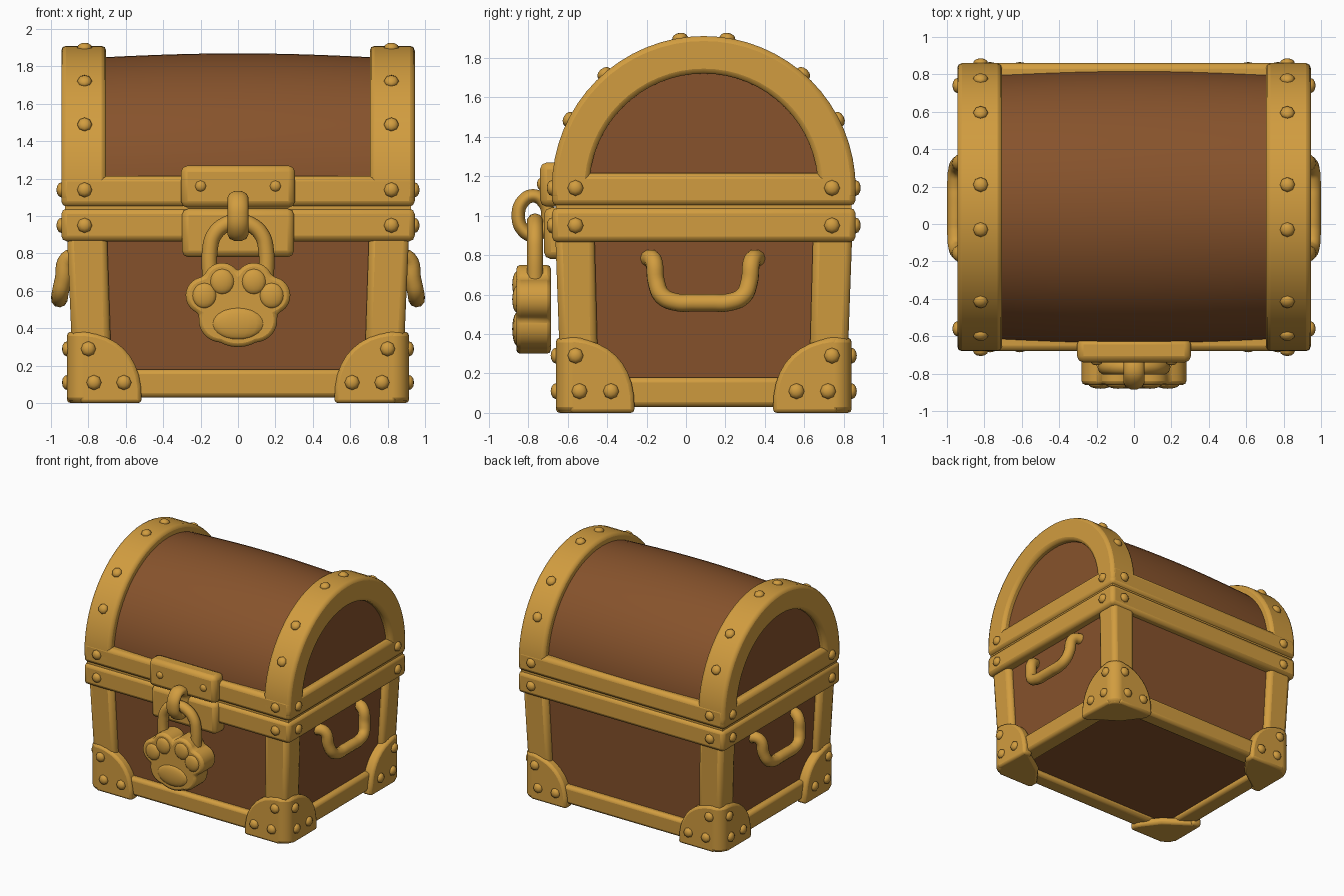
import bpy, bmesh
from math import sin, cos, pi, radians, sqrt
from mathutils import Vector, Matrix

if "Cube" in bpy.data.objects:
    bpy.data.objects.remove(bpy.data.objects["Cube"])

CY = 0.09        # chest sits slightly back so the padlock balances it
SPRING = 1.14    # height where the lid arch starts
SIGNS = (-1, 1)


def material(name, rgb):
    m = bpy.data.materials.new(name)
    m.use_nodes = True
    m.diffuse_color = (*rgb, 1)
    m.node_tree.nodes["Principled BSDF"].inputs["Base Color"].default_value = (*rgb, 1)
    return m


GOLD = material("gold", (0.64, 0.335, 0.05))
WOOD = material("brown wood", (0.242, 0.086, 0.025))


def finish(ob, mat, bevel=0.0, segments=2):
    ob.location.y += CY
    ob.data.materials.clear()
    ob.data.materials.append(mat)
    if bevel:
        mod = ob.modifiers.new("soft_edges", 'BEVEL')
        mod.width, mod.segments, mod.limit_method = bevel, segments, 'ANGLE'
    bpy.ops.object.select_all(action='DESELECT')
    ob.select_set(True)
    bpy.context.view_layer.objects.active = ob
    bpy.ops.object.shade_smooth_by_angle(angle=radians(48))
    return ob


def from_bmesh(name, bm, mat, bevel=0.0):
    bmesh.ops.recalc_face_normals(bm, faces=bm.faces[:])
    me = bpy.data.meshes.new(name)
    bm.to_mesh(me)
    bm.free()
    ob = bpy.data.objects.new(name, me)
    bpy.context.collection.objects.link(ob)
    return finish(ob, mat, bevel)


def prism(name, outline, axis, a, b, mat, bevel=0.0, flare=0.0):
    """Extrude a 2D outline along an axis; flare widens it with height."""
    place = {'x': lambda u, v, w: (w, u, v),
             'y': lambda u, v, w: (u, w, v),
             'z': lambda u, v, w: (u, v, w)}[axis]
    bm = bmesh.new()
    ends = [[bm.verts.new(place(u, v, w)) for u, v in outline] for w in (a, b)]
    for ring in ends:
        bm.faces.new(ring)
    n = len(outline)
    for i in range(n):
        j = (i + 1) % n
        bm.faces.new((ends[0][i], ends[0][j], ends[1][j], ends[1][i]))
    for v in bm.verts:
        k = 1 + flare * v.co.z
        v.co.x *= k
        v.co.y *= k
    return from_bmesh(name, bm, mat, bevel)


def block(name, x, y, z, mat, bevel=0.025, flare=0.0):
    outline = [(x[0], y[0]), (x[1], y[0]), (x[1], y[1]), (x[0], y[1])]
    return prism(name, outline, 'z', z[0], z[1], mat, bevel, flare)


def tube(name, points, radius, cyclic=False, widen=1.0):
    cu = bpy.data.curves.new(name, 'CURVE')
    cu.dimensions = '3D'
    cu.bevel_depth, cu.bevel_resolution, cu.use_fill_caps = radius, 3, True
    sp = cu.splines.new('BEZIER')
    sp.resolution_u = 6
    sp.use_cyclic_u = cyclic
    sp.bezier_points.add(len(points) - 1)
    for bp, p in zip(sp.bezier_points, points):
        bp.co = p
        bp.handle_left_type = bp.handle_right_type = 'AUTO'
    ob = bpy.data.objects.new(name, cu)
    bpy.context.collection.objects.link(ob)
    bpy.ops.object.select_all(action='DESELECT')
    ob.select_set(True)
    bpy.context.view_layer.objects.active = ob
    bpy.ops.object.convert(target='MESH')
    ob = bpy.context.object
    ob.scale.x = widen
    return finish(ob, GOLD)


def side(s):
    return "left" if s > 0 else "right"


def end(s):
    return "back" if s > 0 else "front"


# Body: recessed wooden core, bottom bars and corner posts
FLARE = 0.05
block("body_panels", (-.828, .828), (-.673, .673), (.07, .95), WOOD, 0.01, FLARE)
for s in SIGNS:
    block(end(s) + "_bottom_bar", (-.8, .8), sorted((s * .58, s * .72)), (.03, .18), GOLD, flare=FLARE)
    block(side(s) + "_bottom_bar", sorted((s * .73, s * .875)), (-.65, .65), (.03, .18), GOLD, flare=FLARE)
    for t in SIGNS:
        block(f"{end(t)}_{side(s)}_post", sorted((s * .67, s * .875)), sorted((t * .53, t * .72)),
              (.04, .92), GOLD, 0.035, FLARE)

# Rims where lid and body meet
block("body_rim", (-.945, .945), (-.77, .77), (.865, 1.04), GOLD, 0.03)
block("rim_seam", (-.925, .925), (-.75, .75), (.95, 1.12), GOLD, 0.0)
block("lid_rim", (-.945, .945), (-.77, .77), (1.05, 1.215), GOLD, 0.03)

# Lid: gently bulging wooden barrel
bm = bmesh.new()
rings = []
for i in range(13):
    x = -.89 + 1.78 * i / 12
    r = .70 + .03 * cos(x / .89 * pi / 2)
    rings.append([bm.verts.new((x, r * cos(pi * k / 32), SPRING + r * sin(pi * k / 32))) for k in range(33)])
for p, q in zip(rings, rings[1:]):
    for k in range(33):
        n = (k + 1) % 33
        bm.faces.new((p[k], p[n], q[n], q[k]))
bm.faces.new(rings[0])
bm.faces.new(rings[-1])
from_bmesh("lid_barrel", bm, WOOD)


# Lid: arched end bands
def arc(r):
    return [(r * cos(pi * k / 32), SPRING + r * sin(pi * k / 32)) for k in range(33)]


arch = [(.77, 1.08)] + arc(.77) + [(-.77, 1.08), (-.58, 1.08)] + arc(.58)[::-1] + [(.58, 1.08)]
for s in SIGNS:
    prism(side(s) + "_lid_arch", arch, 'x', s * .705, s * .945, GOLD, 0.025)

# Corner caps: two face plates, a foot, and a round column joining them
R = .09
quarter = [(R - .02, 0)] + [(.40 * cos(pi * k / 20) ** .8, .385 * sin(pi * k / 20) ** .8) for k in range(9)]
quarter += [(R - .02, .383)]
foot = [(R - .08 * cos(pi * k / 12), R - .08 * sin(pi * k / 12)) for k in range(7)]
foot += [(.40, .01), (.40, .08), (.28, .24), (.08, .38), (.01, .38)]
disc = [(R + R * cos(pi * k / 12), R + R * sin(pi * k / 12)) for k in range(24)]
for s in SIGNS:
    for t in SIGNS:
        label = f"{end(t)}_{side(s)}_corner_cap"
        prism(label + "_face", [(s * (.915 - u), v) for u, v in quarter], 'y', t * .66, t * .75, GOLD, 0.02)
        prism(label + "_side", [(t * (.75 - u), v) for u, v in quarter], 'x', s * .83, s * .915, GOLD, 0.02)
        prism(label + "_foot", [(s * (.915 - u), t * (.75 - v)) for u, v in foot], 'z', 0, .06, GOLD, 0.02)
        prism(label + "_column", [(s * (.915 - u), t * (.75 - v)) for u, v in disc], 'z', .005, .383, GOLD, 0.025)

# Rivets: (position, normal) on one corner, mirrored to all four
studs = [((.82, .77, z), (0, 1, 0)) for z in (.95, 1.14)]
studs += [((.945, .65, z), (1, 0, 0)) for z in (.95, 1.14)]
studs += [((x, .75, z), (0, 1, 0)) for x, z in ((.61, .11), (.77, .11), (.8, .29))]
studs += [((.915, y, z), (1, 0, 0)) for y, z in ((.47, .11), (.63, .11), (.65, .29))]
for deg in (27, 49, 81):
    c, h = cos(radians(deg)), sin(radians(deg))
    studs.append(((.82, .77 * c, SPRING + .77 * h), (0, c, h)))
bm = bmesh.new()


def stud(pos, normal, size=1.0):
    rot = Vector((0, 0, 1)).rotation_difference(Vector(normal)).to_matrix().to_4x4()
    bmesh.ops.create_uvsphere(bm, u_segments=8, v_segments=6, radius=size,
                              matrix=Matrix.Translation(pos) @ rot @ Matrix.Diagonal((.04, .04, .026, 1)))


for p, n in studs:
    for s in SIGNS:
        for t in SIGNS:
            stud((p[0] * s, p[1] * t, p[2]), (n[0] * s, n[1] * t, n[2]))
for s in SIGNS:
    stud((s * .2, -.825, 1.16), (0, -1, 0), .8)
from_bmesh("rivets", bm, GOLD)

# Side handles
for s in SIGNS:
    half = [(.83, .28, .785), (.91, .25, .77), (.935, .235, .66), (.95, .205, .592),
            (.955, .13, .56), (.955, .05, .558)]
    path = [(s * x, y - .005, z) for x, y, z in half] + [(s * x, -y - .005, z) for x, y, z in half[::-1]]
    tube(side(s) + "_handle", path, .045)

# Lock plates and hasp ring
block("upper_lock_plate", (-.305, .305), (-.83, -.70), (1.045, 1.27), GOLD, 0.035)
block("lower_lock_plate", (-.30, .30), (-.81, -.66), (.78, 1.04), GOLD, 0.035)
tube("hasp_ring", [(0, -.865 + .075 * cos(k * pi / 4), 1.0 + .10 * sin(k * pi / 4)) for k in range(8)],
     .036, True, 1.55)

# Padlock shackle
bow = [(-.15 * cos(pi * k / 6), -.855, .82 + .15 * sin(pi * k / 6)) for k in range(7)]
tube("shackle", [(-.15, -.855, .66)] + bow + [(.15, -.855, .66)], .042)

# Paw-shaped padlock: outline is the outer edge of overlapping circles
toes = [(s * x, z) for s in SIGNS for x, z in ((.18, .575), (.085, .65))]
circles = [(0, .50, .20)] + [(s * .09, .445, .12) for s in SIGNS] + [(x, z, .10) for x, z in toes]
outline = []
for k in range(72):
    d = Vector((cos(k * pi / 36), sin(k * pi / 36)))
    reach = 0
    for x, z, r in circles:
        c = Vector((x, z - .53))
        along = c.dot(d)
        gap = r * r - (c.length_squared - along * along)
        if gap > 0:
            reach = max(reach, along + sqrt(gap))
    outline.append((d.x * reach, .53 + d.y * reach))
prism("padlock_body", outline, 'y', -.95, -.775, GOLD, 0.02)

# Raised pads on the padlock
pads = [(x, z, .065, .068) for x, z in toes] + [(0, .425, .14, .085)]
bm = bmesh.new()
for x, z, w, h in pads:
    bmesh.ops.create_uvsphere(bm, u_segments=16, v_segments=10, radius=1,
                              matrix=Matrix.Translation((x, -.945, z)) @ Matrix.Diagonal((w, .026, h, 1)))
from_bmesh("padlock_pads", bm, GOLD)
